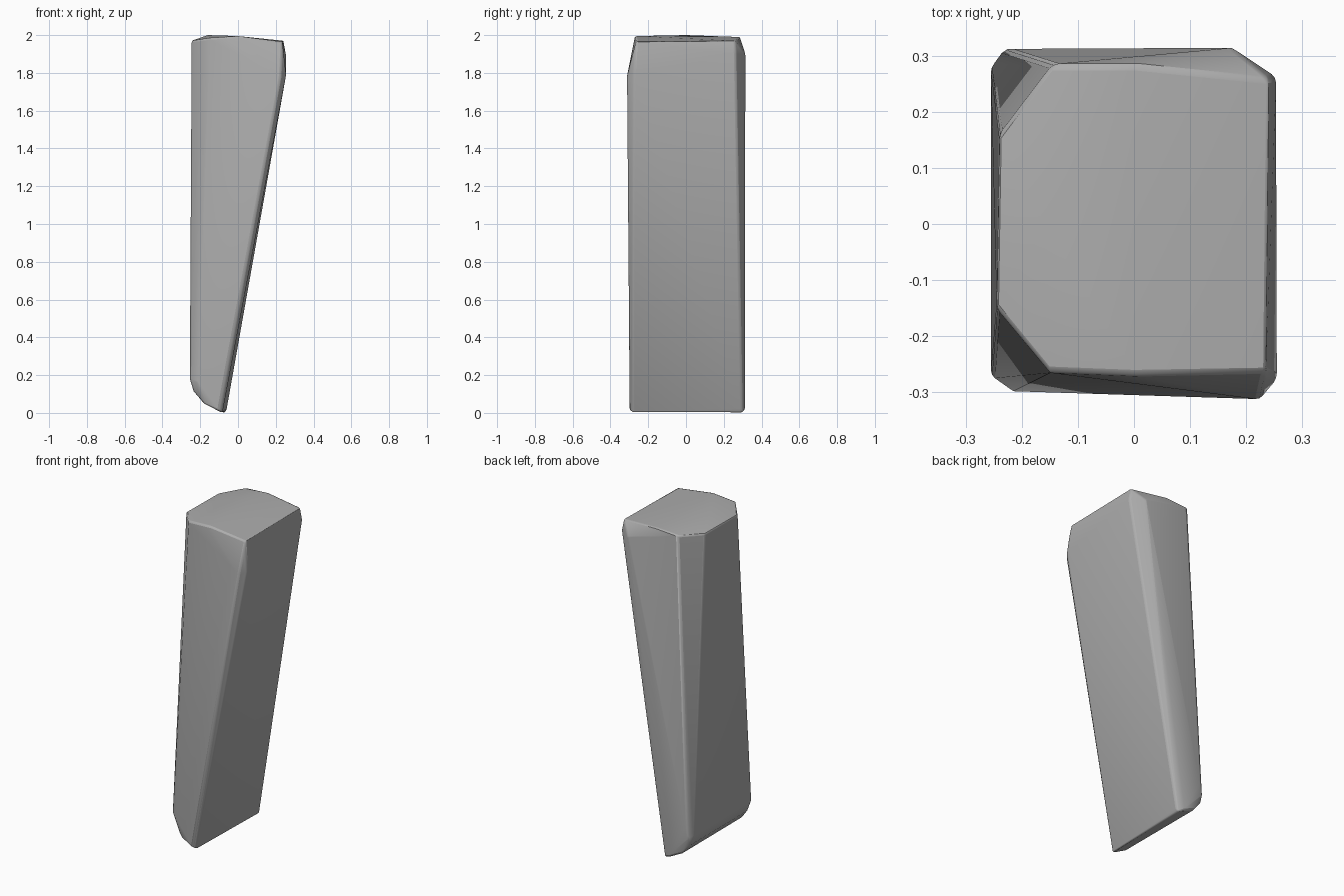
import bpy
import bmesh
from math import radians

cube = bpy.data.objects.get("Cube")
if cube:
    bpy.data.objects.remove(cube, do_unlink=True)

# Plain grey stone
stone = bpy.data.materials.new("grey_stone")
stone.use_nodes = True
grey = (0.42, 0.42, 0.42, 1)
stone.diffuse_color = grey
stone.node_tree.nodes["Principled BSDF"].inputs["Base Color"].default_value = grey

# Crown: slightly domed, with wide cut corners on the upright side
crown = [(-0.15, -0.265, 1.985), (-0.245, -0.15, 1.97), (-0.24, 0.16, 1.97),
         (-0.145, 0.285, 1.98), (0, 0.285, 1.99), (0, -0.27, 1.995),
         (-0.16, 0, 2.0), (0.24, 0.26, 1.97), (0.235, -0.265, 1.965)]
# Shoulder: widest ring on the leaning side
shoulder = [(0.255, -0.275, 1.79), (0.225, -0.313, 1.78),
            (0.253, 0.262, 1.9), (0.175, 0.314, 1.9)]
# Foot: upright corners, then a curved undercut to a thin edge
foot = [(-0.255, -0.27, 0.18), (-0.215, -0.298, 0.16),
        (-0.255, 0.28, 0.18), (-0.23, 0.312, 0.16),
        (-0.235, -0.26, 0.115), (-0.235, 0.29, 0.115),
        (-0.18, -0.29, 0.05), (-0.18, 0.3, 0.05),
        (-0.1, -0.298, 0.012), (-0.1, 0.312, 0.012),
        (-0.083, -0.282, 0.0), (-0.07, 0.3, 0.0), (-0.06, 0.295, 0.02)]

# Wrap the corners in one convex block
bm = bmesh.new()
for point in crown + shoulder + foot:
    bm.verts.new(point)
hull = bmesh.ops.convex_hull(bm, input=bm.verts)
loose = [v for v in bm.verts if not v.link_faces]
bmesh.ops.delete(bm, geom=loose, context="VERTS")
bmesh.ops.dissolve_limit(bm, angle_limit=radians(2), verts=bm.verts, edges=bm.edges)
bmesh.ops.recalc_face_normals(bm, faces=bm.faces)
mesh = bpy.data.meshes.new("stone_wedge")
bm.to_mesh(mesh)
bm.free()
mesh.materials.append(stone)

block = bpy.data.objects.new("stone_wedge", mesh)
bpy.context.collection.objects.link(block)

# Worn edges
bevel = block.modifiers.new("worn_edges", "BEVEL")
bevel.width = 0.012
bevel.segments = 2
bevel.limit_method = "ANGLE"
bevel.angle_limit = radians(28)

bpy.ops.object.select_all(action="DESELECT")
block.select_set(True)
bpy.context.view_layer.objects.active = block
bpy.ops.object.shade_smooth_by_angle(angle=radians(35))
